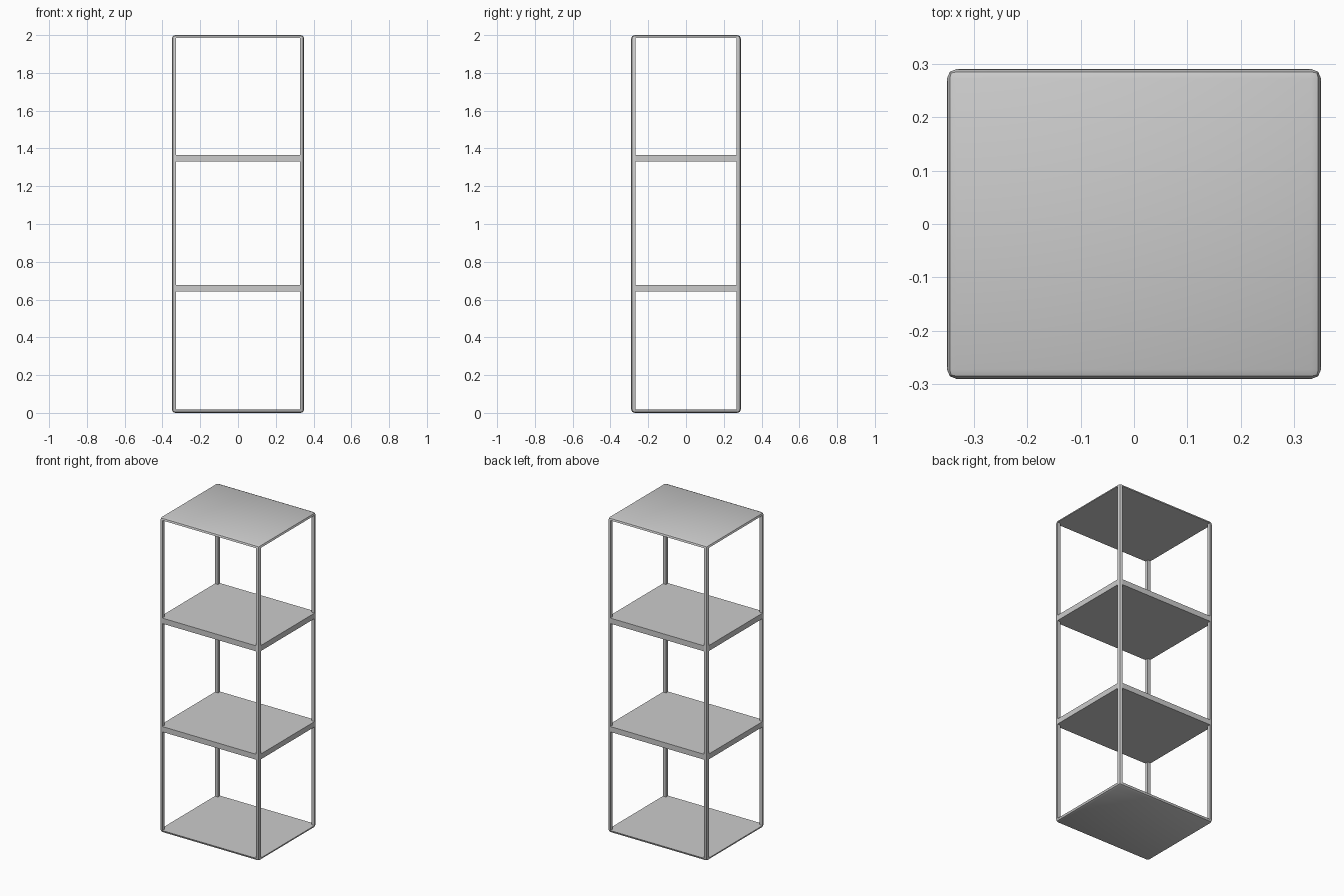
import bpy, math

if "Cube" in bpy.data.objects:
    bpy.data.objects.remove(bpy.data.objects["Cube"])

W, D, H = 0.70, 0.58, 2.0      # overall size
POST_X, POST_Y = 0.022, 0.022  # post thickness
OPENINGS = [(0.017, 0.643), (0.677, 1.33), (1.365, 1.984)]


def box(name, size, z):
    bpy.ops.mesh.primitive_cube_add(size=1, location=(0, 0, z))
    ob = bpy.context.object
    ob.name = name
    ob.scale = size
    bpy.ops.object.transform_apply(location=True, rotation=False, scale=True)
    return ob


# Rounded outer block
rack = box("open_shelf_rack", (W, D, H), H / 2)
bev = rack.modifiers.new("rounding", 'BEVEL')
bev.width = 0.018
bev.segments = 2
bpy.ops.object.modifier_apply(modifier=bev.name)

# Cut each bay through front-to-back and side-to-side, leaving posts and shelves
for z0, z1 in OPENINGS:
    h, zc = z1 - z0, (z0 + z1) / 2
    for size in ((W - 2 * POST_X, 2, h), (2, D - 2 * POST_Y, h)):
        cutter = box("bay_cutter", size, zc)
        cutter.hide_render = True
        cut = rack.modifiers.new("bay", 'BOOLEAN')
        cut.operation = 'DIFFERENCE'
        cut.solver = 'EXACT'
        cut.object = cutter
        bpy.ops.object.select_all(action='DESELECT')
        bpy.context.view_layer.objects.active = rack
        rack.select_set(True)
        bpy.ops.object.modifier_apply(modifier=cut.name)
        bpy.data.objects.remove(cutter, do_unlink=True)

bpy.ops.object.shade_smooth_by_angle(angle=math.radians(30))
